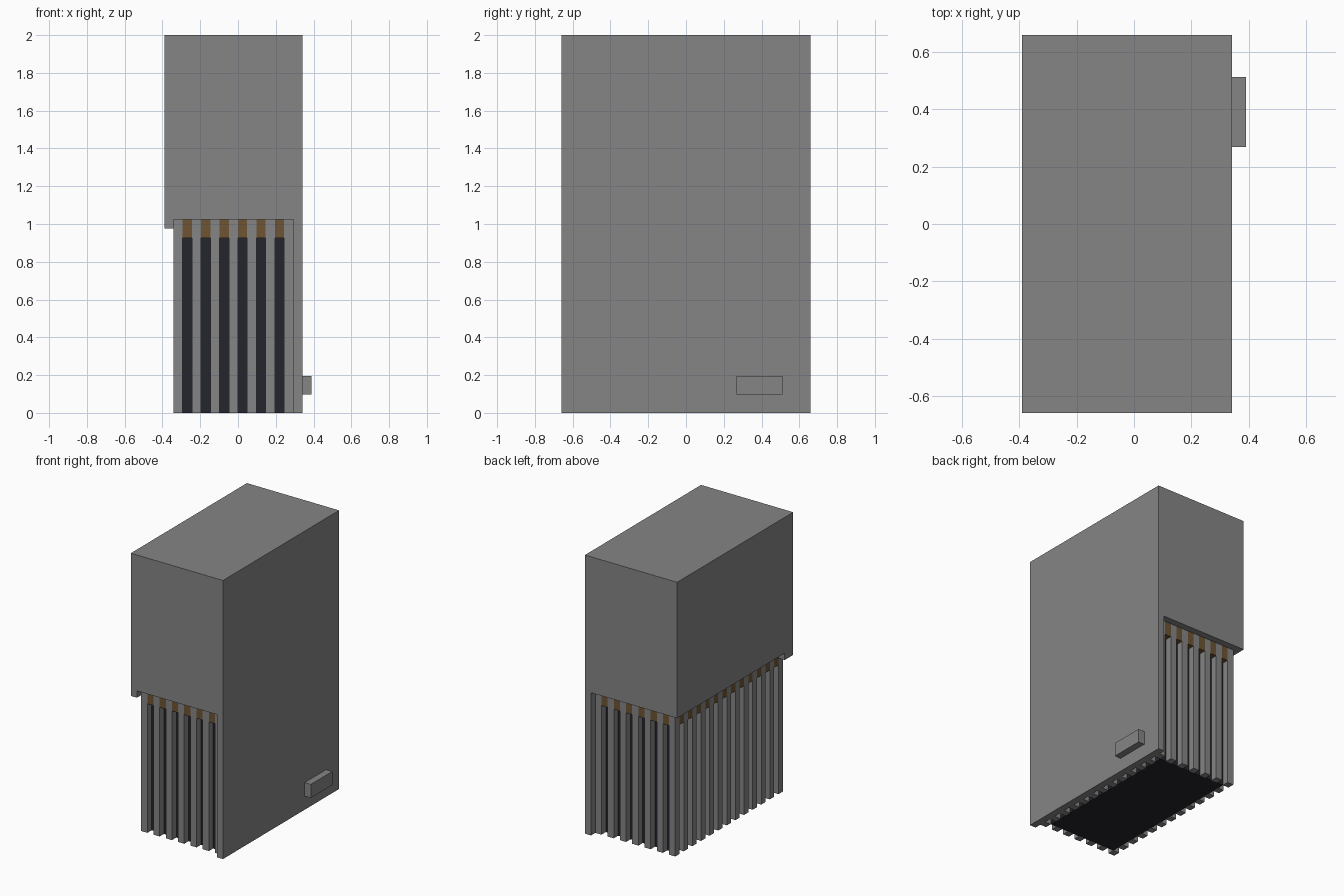
import bpy
import bmesh

if "Cube" in bpy.data.objects:
    bpy.data.objects.remove(bpy.data.objects["Cube"])

U = 2 / 41  # one block of the building grid


def material(name, colour):
    m = bpy.data.materials.new(name)
    m.use_nodes = True
    rgba = (*colour, 1)
    m.diffuse_color = rgba
    bsdf = next(n for n in m.node_tree.nodes if n.type == 'BSDF_PRINCIPLED')
    bsdf.inputs["Base Color"].default_value = rgba
    return m


grey = material("casing_grey", (0.235, 0.235, 0.235))
black = material("core_black", (0.018, 0.018, 0.027))
copper = material("copper_brown", (0.156, 0.09, 0.033))


def add_box(bm, low, high):
    """Box between two corners, in grid blocks."""
    verts = bmesh.ops.create_cube(bm, size=1)["verts"]
    for v in verts:
        v.co = [(a + b) / 2 * U + c * (b - a) * U for a, b, c in zip(low, high, v.co)]


def finish(name, bm, mat):
    bmesh.ops.recalc_face_normals(bm, faces=bm.faces)
    mesh = bpy.data.meshes.new(name)
    bm.to_mesh(mesh)
    bm.free()
    mesh.materials.append(mat)
    obj = bpy.data.objects.new(name, mesh)
    bpy.context.collection.objects.link(obj)


def box(name, low, high, mat):
    bm = bmesh.new()
    add_box(bm, low, high)
    finish(name, bm, mat)


# Casing: upper block and full-height side panel as one extruded profile
profile = [(-8, 41), (-8, 21), (6, 21), (6, 0), (7, 0), (7, 41)]
bm = bmesh.new()
face = bm.faces.new([bm.verts.new((x * U, -13.5 * U, z * U)) for x, z in profile])
side = bmesh.ops.extrude_face_region(bm, geom=[face])["geom"]
moved = [g for g in side if isinstance(g, bmesh.types.BMVert)]
bmesh.ops.translate(bm, verts=moved, vec=(0, 27 * U, 0))
finish("casing", bm, grey)

# Small corner lip and side button
box("corner_lip", (-8, -13.5, 20), (-7, -11.5, 21), grey)
box("side_button", (7, 5.5, 2), (8, 10.5, 4), grey)

# Dark core behind the slats
box("core", (-6, -11.5, 0), (5, 11.5, 21), black)

# Ring around the core: slats alternate with grooves topped by copper blocks
slats, caps = bmesh.new(), bmesh.new()
COLS, ROWS = 13, 25
for i in range(COLS):
    for j in range(ROWS):
        if 0 < i < COLS - 1 and 0 < j < ROWS - 1:
            continue
        x, y = i - 7, j - 12.5
        if (i + j) % 2 == 0:
            add_box(slats, (x, y, 0), (x + 1, y + 1, 21))
        else:
            add_box(caps, (x, y, 19), (x + 1, y + 1, 21))
finish("slats", slats, grey)
finish("copper_blocks", caps, copper)
